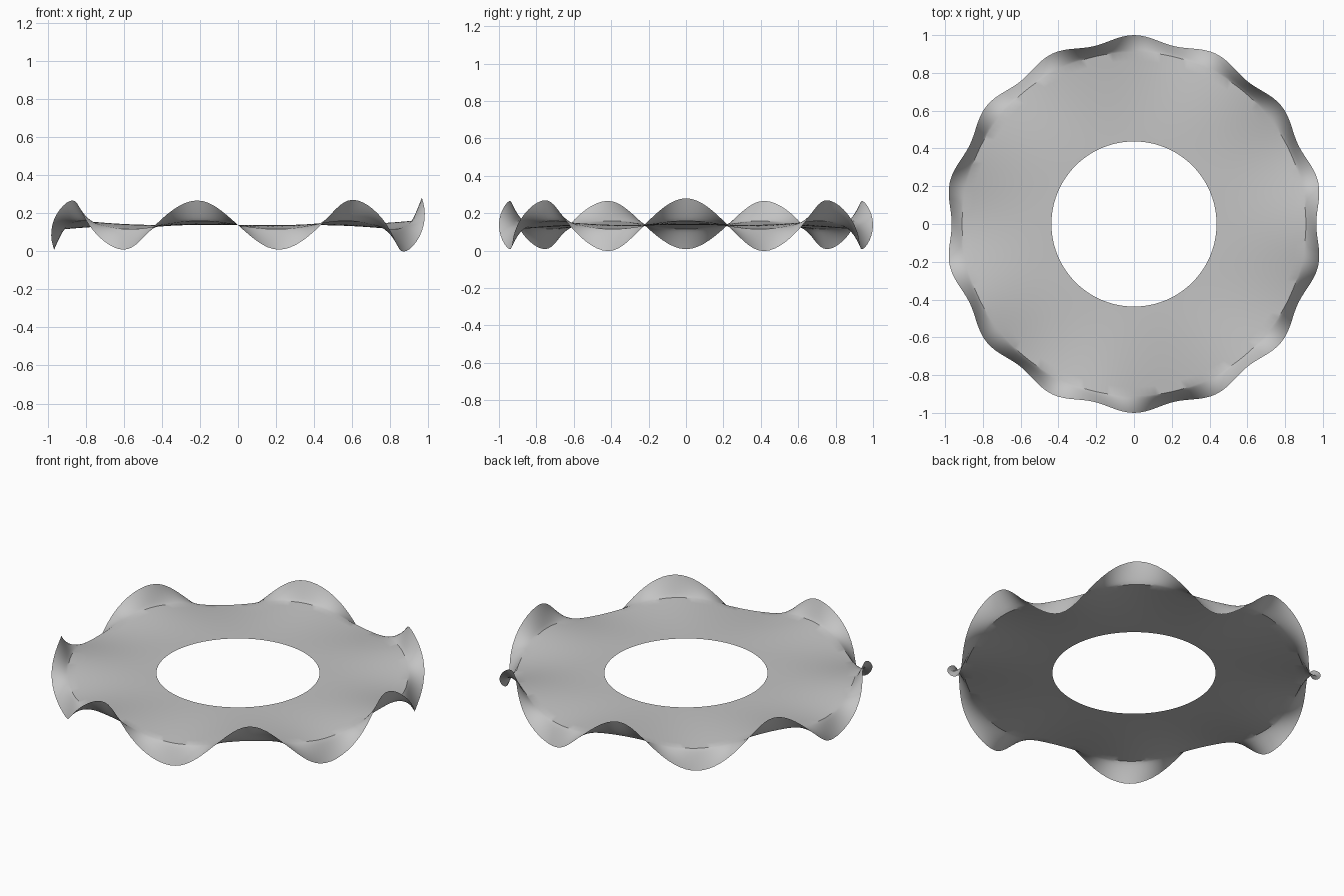
import bpy
import bmesh
from math import cos, sin, pi, radians

cube = bpy.data.objects.get("Cube")
if cube:
    bpy.data.objects.remove(cube, do_unlink=True)

WAVES = 7
SEGMENTS = 28 * WAVES
INNER, CREASE, OUTER = 0.437, 0.91, 1.0
MID_Z = 0.137
RIM_WAVE = 0.022      # gentle wave where the plate meets the ruffle
PLATE_RINGS, RUFFLE_RINGS = 10, 10


def plate_point(angle, t):
    """Nearly flat ring whose wave grows toward the crease."""
    r = INNER + (CREASE - INNER) * t
    z = MID_Z + RIM_WAVE * t ** 2 * cos(WAVES * angle)
    return r * cos(angle), r * sin(angle), z


def ruffle_point(angle, t):
    """Steep flared border, drawn inward where it swings up or down."""
    wave = cos(WAVES * angle)
    height = 0.129 + 0.014 * max(0, cos(angle)) ** 3
    reach = OUTER - 0.035 * wave ** 2
    r = CREASE + (reach - CREASE) * t ** 0.9
    z = MID_Z + wave * (RIM_WAVE + (height - RIM_WAVE) * t ** 1.1)
    return r * cos(angle), r * sin(angle), z


# Ruffled ring surface
bm = bmesh.new()
rows = [(plate_point, i / PLATE_RINGS) for i in range(PLATE_RINGS + 1)]
rows += [(ruffle_point, i / RUFFLE_RINGS) for i in range(1, RUFFLE_RINGS + 1)]
rings = [[bm.verts.new(f(2 * pi * s / SEGMENTS, t)) for s in range(SEGMENTS)]
         for f, t in rows]
for a, b in zip(rings, rings[1:]):
    for s in range(SEGMENTS):
        n = (s + 1) % SEGMENTS
        bm.faces.new((a[s], b[s], b[n], a[n]))
mesh = bpy.data.meshes.new("ruffled_ring")
bm.to_mesh(mesh)
bm.free()

# Plain grey material
grey = bpy.data.materials.new("light_grey")
grey.use_nodes = True
colour = (0.55, 0.55, 0.55, 1)
grey.diffuse_color = colour
grey.node_tree.nodes["Principled BSDF"].inputs["Base Color"].default_value = colour
mesh.materials.append(grey)

ring = bpy.data.objects.new("ruffled_ring", mesh)
bpy.context.collection.objects.link(ring)
bpy.ops.object.select_all(action="DESELECT")
ring.select_set(True)
bpy.context.view_layer.objects.active = ring
bpy.ops.object.shade_smooth_by_angle(angle=radians(30))
